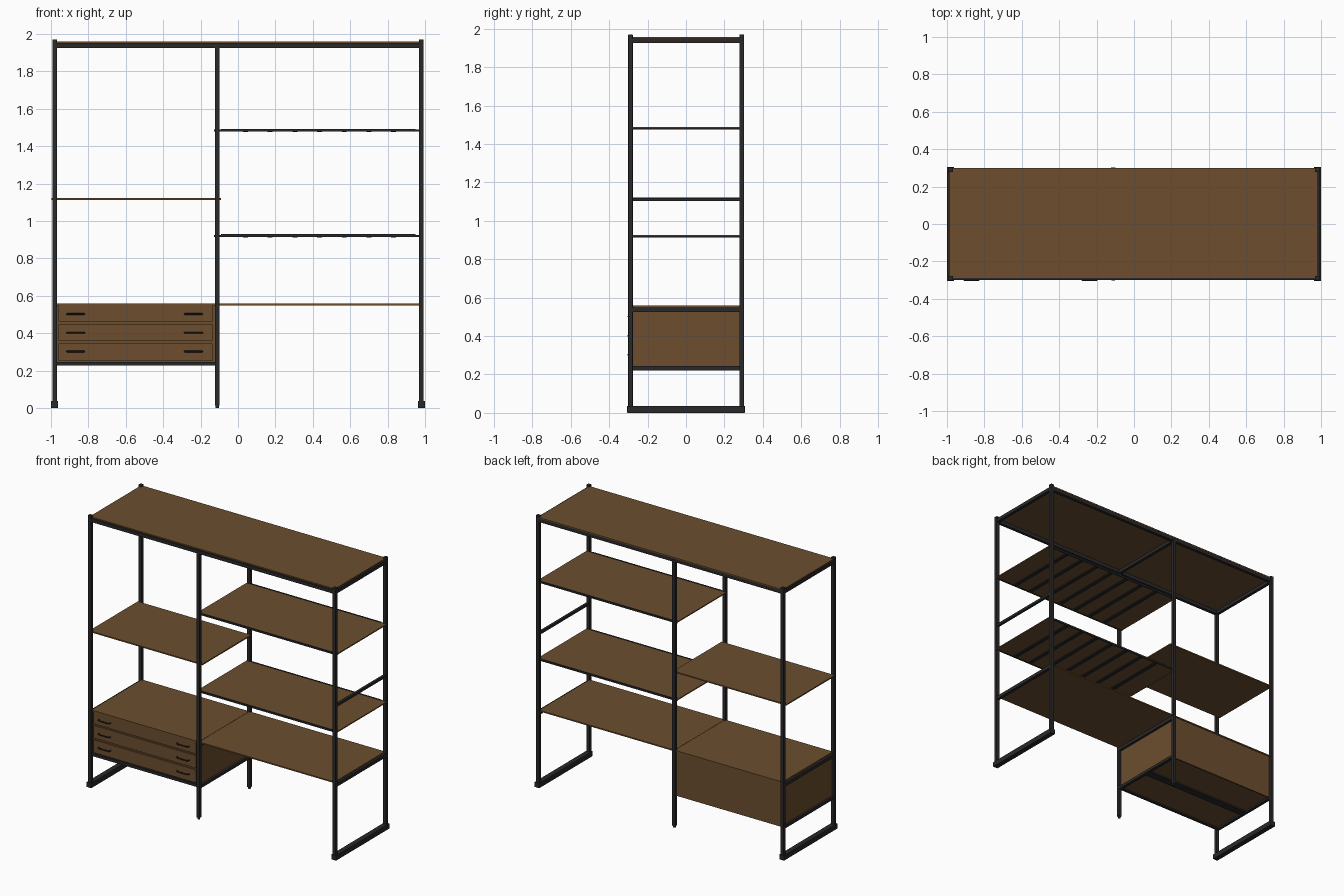
import bpy, math

if "Cube" in bpy.data.objects:
    bpy.data.objects.remove(bpy.data.objects["Cube"])


def mat(name, c):
    m = bpy.data.materials.new(name)
    m.diffuse_color = (*c, 1)
    m.use_nodes = True
    m.node_tree.nodes["Principled BSDF"].inputs["Base Color"].default_value = m.diffuse_color
    return m


WOOD = mat("brown_wood", (0.15, 0.076, 0.028))
METAL = mat("black_metal", (0.023, 0.021, 0.021))


def box(name, x0, x1, y0, y1, z0, z1, m, bevel=0.0):
    bpy.ops.mesh.primitive_cube_add(size=1, location=((x0 + x1) / 2, (y0 + y1) / 2, (z0 + z1) / 2))
    o = bpy.context.object
    o.name = name
    o.scale = (x1 - x0, y1 - y0, z1 - z0)
    bpy.ops.object.transform_apply(location=False, rotation=False, scale=True)
    o.data.materials.append(m)
    if bevel:
        b = o.modifiers.new("bevel", 'BEVEL')
        b.width = bevel
        b.segments = 2
    return o


# upright posts: corner pairs stand in the foot bars, middle pair on small tips
for side, y in (("front", -0.289), ("back", 0.290)):
    for place, x in (("left", -0.98), ("right", 0.98)):
        box(f"{place}_{side}_post", x - 0.012, x + 0.012, y - 0.012, y + 0.012, 0.03, 1.97, METAL, 0.002)
    x = -0.111
    box(f"middle_{side}_post", x - 0.012, x + 0.012, y - 0.012, y + 0.012, 0.012, 1.94, METAL, 0.002)
    bpy.ops.mesh.primitive_cylinder_add(vertices=16, radius=0.009, depth=0.016, location=(x, y, 0.008))
    tip = bpy.context.object
    tip.name = f"middle_{side}_foot_tip"
    tip.data.materials.append(METAL)

# foot bars
for place, x in (("left", -0.981), ("right", 0.981)):
    box(f"{place}_foot_bar", x - 0.019, x + 0.019, -0.306, 0.306, 0, 0.037, METAL, 0.002)

# top frame and top board
for side, y in (("front", -0.288), ("back", 0.288)):
    box(f"top_{side}_rail", -0.97, 0.97, y - 0.011, y + 0.011, 1.925, 1.95, METAL)
for place, x in (("left", -0.98), ("middle", -0.111), ("right", 0.98)):
    box(f"top_{place}_rail", x - 0.011, x + 0.011, -0.28, 0.28, 1.925, 1.95, METAL)
box("top_board", -0.985, 0.979, -0.29, 0.30, 1.95, 1.958, WOOD)

# right-hand shelves with slats underneath and dark edge strips
for label, z in (("upper", 1.478), ("lower", 0.915)):
    box(f"{label}_shelf_board", -0.127, 0.993, -0.277, 0.278, z + 0.003, z + 0.011, WOOD)
    for side, y in (("front", -0.281), ("back", 0.282)):
        box(f"{label}_shelf_{side}_strip", -0.127, 0.993, y - 0.005, y + 0.005, z, z + 0.01, METAL)
        box(f"{label}_shelf_{side}_lip", -0.09, 0.95, y - 0.004, y + 0.004, z + 0.01, z + 0.014, METAL)
    for i in range(7):
        x = 0.04 + i * 0.132
        box(f"{label}_shelf_slat_{i + 1}", x - 0.013, x + 0.013, -0.277, 0.278, z - 0.003, z + 0.003, METAL)

# left-hand shelf
box("left_shelf_board", -0.998, -0.092, -0.277, 0.278, 1.113, 1.122, WOOD)

# cross bar on the right end
box("right_end_bar", 0.971, 0.989, -0.28, 0.28, 1.102, 1.12, METAL)

# desk-height boards
box("cabinet_top_board", -0.975, -0.112, -0.288, 0.29, 0.549, 0.558, WOOD)
box("desk_board", -0.110, 0.975, -0.288, 0.29, 0.549, 0.558, WOOD)

# side rails of the cabinet and the desk
for place, x in (("left", -0.98), ("middle", -0.111), ("right", 0.98)):
    box(f"{place}_desk_rail", x - 0.011, x + 0.011, -0.28, 0.28, 0.525, 0.549, METAL)
for place, x in (("left", -0.98), ("middle", -0.111)):
    box(f"{place}_cabinet_rail", x - 0.011, x + 0.011, -0.28, 0.28, 0.222, 0.243, METAL)

# drawer cabinet
box("cabinet_left_side", -0.976, -0.966, -0.276, 0.276, 0.24, 0.55, WOOD)
box("cabinet_right_side", -0.129, -0.117, -0.276, 0.276, 0.24, 0.55, WOOD)
box("cabinet_back", -0.97, -0.12, 0.274, 0.284, 0.228, 0.55, WOOD)
box("cabinet_floor", -0.97, -0.12, -0.276, 0.276, 0.236, 0.244, WOOD)
box("cabinet_front_rail", -0.97, -0.12, -0.288, -0.268, 0.226, 0.246, METAL)
box("cabinet_floor_rail", -0.97, -0.12, -0.025, 0.03, 0.226, 0.236, METAL)
box("cabinet_inner_front", -0.97, -0.12, -0.274, -0.266, 0.246, 0.55, WOOD)


def handle(name, x, z):
    # bent pull bar
    cu = bpy.data.curves.new(name, 'CURVE')
    cu.dimensions = '3D'
    cu.bevel_depth = 0.0045
    cu.bevel_resolution = 2
    cu.use_fill_caps = True
    pts = [(-0.047, -0.28), (-0.045, -0.294), (-0.036, -0.301), (0.036, -0.301), (0.045, -0.294), (0.047, -0.28)]
    s = cu.splines.new('POLY')
    s.points.add(len(pts) - 1)
    for p, (dx, y) in zip(s.points, pts):
        p.co = (x + dx, y, z, 1)
    cu.materials.append(METAL)
    bpy.context.collection.objects.link(bpy.data.objects.new(name, cu))


# drawers and their handles
for i, (z0, z1, zh) in enumerate(((0.252, 0.345, 0.302), (0.358, 0.449, 0.402), (0.461, 0.547, 0.502))):
    box(f"drawer_front_{i + 1}", -0.96, -0.137, -0.284, -0.268, z0, z1, WOOD)
    handle(f"drawer_{i + 1}_left_handle", -0.868, zh)
    handle(f"drawer_{i + 1}_right_handle", -0.238, zh)
